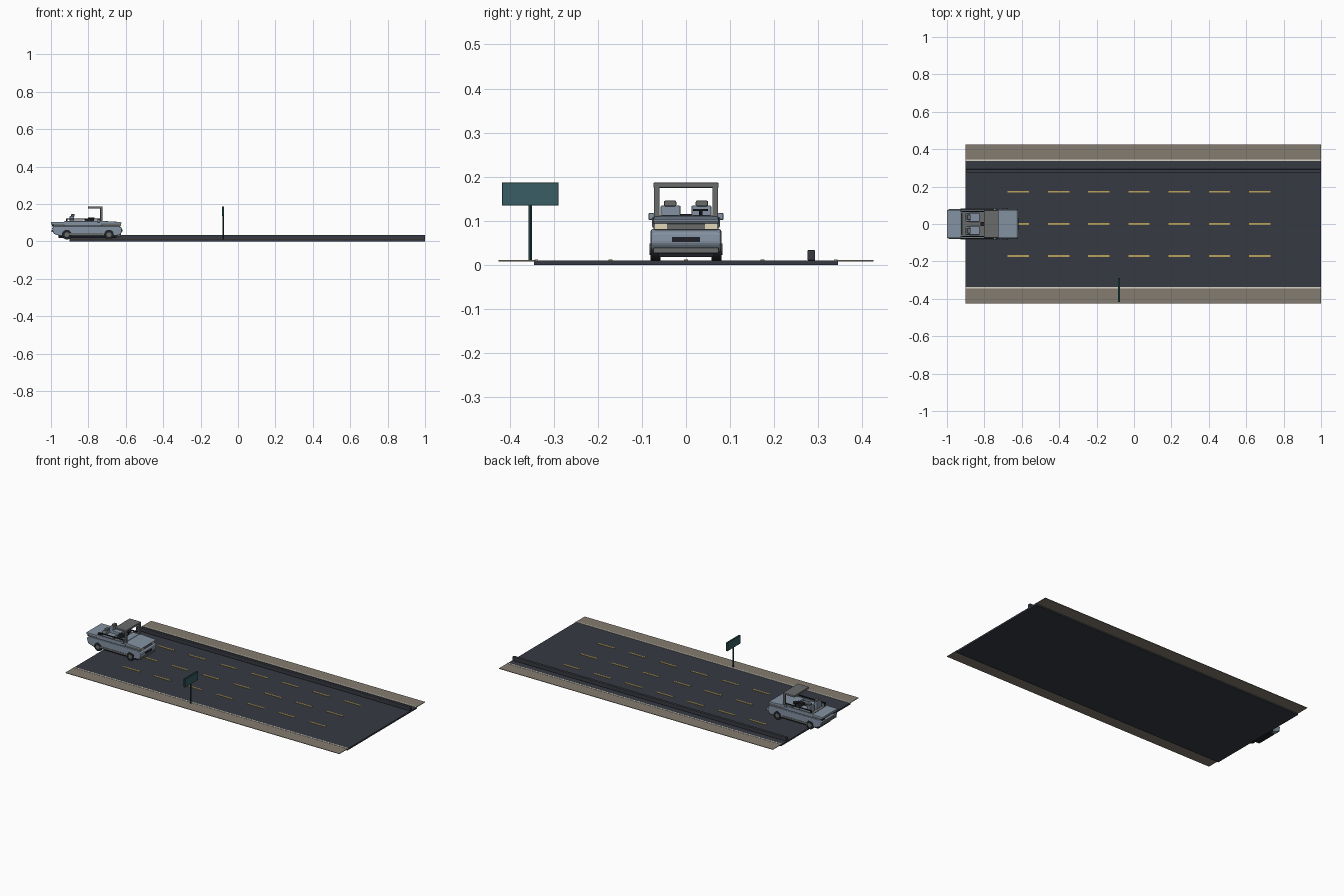
import bpy, bmesh, math
from mathutils import Matrix

cube = bpy.data.objects.get("Cube")
if cube:
    bpy.data.objects.remove(cube)


def material(name, r, g, b):
    m = bpy.data.materials.new(name)
    m.use_nodes = True
    m.diffuse_color = (r, g, b, 1)
    bsdf = next(n for n in m.node_tree.nodes if n.type == 'BSDF_PRINCIPLED')
    bsdf.inputs["Base Color"].default_value = (r, g, b, 1)
    return m


asphalt = material("asphalt", .037, .042, .054)
gravel = material("gravel", .23, .2, .16)
yellow = material("lane_yellow", .5, .36, .1)
white = material("edge_white", .68, .65, .56)
green = material("sign_green", .04, .11, .125)
pole_green = material("pole_green", .015, .05, .052)
paint = material("car_paint", .23, .29, .36)
dark = material("dark_rubber", .014, .015, .02)
grey = material("roof_grey", .14, .15, .145)
cream = material("lamp_cream", .75, .68, .48)


def finish(name, bm, mat, bevel=0):
    bmesh.ops.recalc_face_normals(bm, faces=bm.faces)
    mesh = bpy.data.meshes.new(name)
    bm.to_mesh(mesh)
    bm.free()
    mesh.materials.append(mat)
    ob = bpy.data.objects.new(name, mesh)
    bpy.context.collection.objects.link(ob)
    if bevel:
        mod = ob.modifiers.new("bevel", 'BEVEL')
        mod.width = bevel
        mod.segments = 2
    return ob


def box(name, x, y, z, mat, bevel=0):
    """Box given by its (low, high) range on each axis."""
    bm = bmesh.new()
    bmesh.ops.create_cube(bm, size=1)
    for v in bm.verts:
        v.co = [r[1] if c > 0 else r[0] for c, r in zip(v.co, (x, y, z))]
    return finish(name, bm, mat, bevel)


def side_profile(name, points, half_width, mat, bevel=0):
    """Outline in x and z, extruded across the car."""
    bm = bmesh.new()
    face = bm.faces.new([bm.verts.new((x, -half_width, z)) for x, z in points])
    out = bmesh.ops.extrude_face_region(bm, geom=[face])
    for v in out["geom"]:
        if isinstance(v, bmesh.types.BMVert):
            v.co.y = half_width
    return finish(name, bm, mat, bevel)


def cylinder(name, centre, radius, depth, axis, mat, sides=20):
    bm = bmesh.new()
    turn = Matrix.Rotation(math.pi / 2, 4, 'X') if axis == 'y' else Matrix()
    bmesh.ops.create_cone(bm, cap_ends=True, segments=sides, radius1=radius, radius2=radius,
                          depth=depth, matrix=Matrix.Translation(centre) @ turn)
    return finish(name, bm, mat)


# Road, shoulders and markings
road_x = (-.9, 1)
box("road", road_x, (-.345, .345), (0, .01), asphalt)
for side, s in (("left", 1), ("right", -1)):
    box(side + "_shoulder", road_x, sorted((s * .34, s * .425)), (.008, .011), gravel)
    box(side + "_edge_line", road_x, sorted((s * .336, s * .344)), (.009, .0125), white)
for row, y in enumerate((-.171, 0, .173)):
    for i in range(7):
        x = -.618 + .215 * i
        box(f"lane_dash_{row}_{i}", (x - .057, x + .057), (y - .0045, y + .0045),
            (.009, .0125), yellow)
box("barrier", road_x, (.275, .293), (.01, .034), asphalt, .003)

# Road sign
cylinder("sign_pole", (-.08, -.353, .075), .004, .13, 'z', pole_green, 12)
box("sign_panel", (-.085, -.075), (-.417, -.289), (.135, .187), pole_green)
for name, x in (("sign_back", (-.0858, -.085)), ("sign_face", (-.075, -.0742))):
    box(name, x, (-.415, -.291), (.137, .185), green)

# Car body: lower tub, dark waist gap, and upper decks
side_profile("lower_body", [(-.985, .04), (-.955, .03), (-.65, .03), (-.63, .036),
                            (-.62, .05), (-.622, .074), (-.64, .082), (-.98, .082),
                            (-.995, .072)], .08, paint, .005)
box("underbody", (-.96, -.65), (-.062, .062), (.018, .034), dark)
box("waist", (-.985, -.635), (-.07, .07), (.078, .096), grey)
box("rear_deck", (-1, -.925), (-.075, .075), (.09, .104), paint, .004)
side_profile("hood", [(-.732, .093), (-.626, .093), (-.62, .099), (-.632, .104),
                      (-.732, .11)], .075, paint, .003)
box("cabin_floor", (-.93, -.73), (-.07, .07), (.088, .095), paint)
box("rear_well", (-.928, -.918), (-.06, .06), (.094, .099), dark)
box("rear_bumper", (-.997, -.985), (-.07, .07), (.05, .062), grey, .003)

# Front end
box("grille", (-.622, -.618), (-.032, .032), (.052, .063), dark)
box("front_bumper", (-.645, -.625), (-.074, .074), (.026, .04), grey, .003)
box("headlight_panel", (-.64, -.628), (-.074, .074), (.08, .097), grey)
for side, s in (("left", 1), ("right", -1)):
    box(side + "_headlight", (-.632, -.625), sorted((s * .043, s * .07)), (.082, .095), cream)
    box(side + "_taillight", (-.994, -.983), sorted((s * .045, s * .07)), (.08, .09), dark)

    # Sides, seats and mirrors
    box(side + "_door", (-.93, -.73), sorted((s * .068, s * .077)), (.085, .108), paint, .003)
    box(side + "_sill", (-.9, -.72), sorted((s * .078, s * .082)), (.035, .045), grey)
    box(side + "_seat", (-.885, -.825), sorted((s * .012, s * .058)), (.09, .113), paint, .004)
    box(side + "_backrest", (-.9, -.876), sorted((s * .012, s * .058)), (.09, .135), paint, .004)
    box(side + "_headrest", (-.892, -.874), sorted((s * .022, s * .05)), (.133, .146), grey, .003)
    box(side + "_mirror", (-.752, -.738), sorted((s * .072, s * .085)), (.102, .118), paint, .003)

    # Windscreen frame posts
    box(side + "_post", (-.737, -.724), sorted((s * .06, s * .073)), (.1, .18), grey, .002)
    box(side + "_rail", (-.92, -.73), sorted((s * .064, s * .07)), (.117, .122), dark)
    box(side + "_rail_stand", (-.92, -.912), sorted((s * .064, s * .07)), (.1, .12), dark)

    # Wheels
    for end, x in (("front", -.69), ("rear", -.915)):
        cylinder(f"{end}_{side}_wheel", (x, s * .069, .036), .026, .023, 'y', dark)
        cylinder(f"{end}_{side}_hub", (x, s * .081, .036), .013, .003, 'y', grey)

# Roof, dashboard and steering wheel
box("roof", (-.803, -.724), (-.074, .074), (.175, .187), grey, .003)
box("dashboard", (-.775, -.73), (-.066, .066), (.093, .112), paint, .003)
box("console", (-.82, -.77), (-.012, .012), (.094, .116), dark)
cylinder("steering_column", (-.782, .033, .112), .004, .03, 'z', dark, 8)
cylinder("steering_wheel", (-.785, .033, .125), .017, .005, 'z', dark)

# Smooth round parts while keeping crisp edges
bpy.ops.object.select_all(action='DESELECT')
for ob in bpy.context.collection.objects:
    if ob.type == 'MESH' and ("wheel" in ob.name or "hub" in ob.name or "pole" in ob.name):
        ob.select_set(True)
        bpy.context.view_layer.objects.active = ob
bpy.ops.object.shade_smooth_by_angle()
